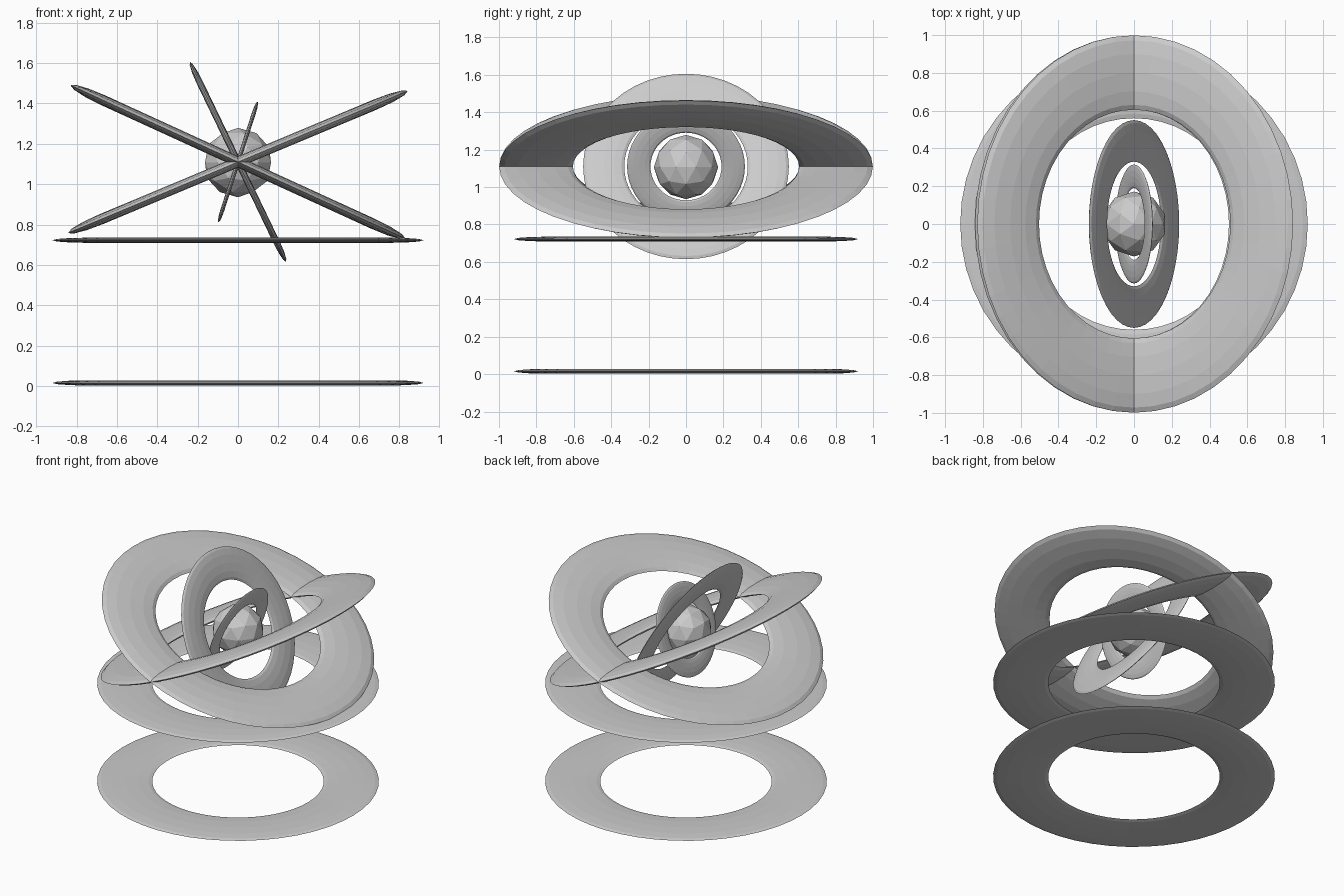
import bpy
from math import radians

if "Cube" in bpy.data.objects:
    bpy.data.objects.remove(bpy.data.objects["Cube"])

CORE_Z = 1.11


def ring(name, z, outer, inner, half_thick, tilt=0.0, stretch_y=1.0):
    """Flattened torus, tilted about the y axis."""
    minor = (outer - inner) / 2
    bpy.ops.mesh.primitive_torus_add(
        major_radius=(outer + inner) / 2, minor_radius=minor,
        major_segments=48, minor_segments=12,
        location=(0, 0, z), rotation=(0, radians(tilt), 0))
    ob = bpy.context.object
    ob.name = name
    ob.scale = (1, stretch_y, half_thick / minor)
    return ob


# Two level rings: one on the floor, one below the core
ring("base_ring", 0.015, 0.92, 0.56, 0.013)
ring("upper_level_ring", 0.722, 0.92, 0.56, 0.013)

# Two large crossing rings, slightly stretched front to back
ring("outer_ring_a", CORE_Z, 0.913, 0.553, 0.026, 24.6, 1.094)
ring("outer_ring_b", CORE_Z, 0.913, 0.553, 0.026, -22.7, 1.094)

# Two small steep rings around the core
ring("middle_ring", CORE_Z, 0.55, 0.33, 0.016, 64.3)
ring("inner_ring", CORE_Z, 0.315, 0.19, 0.010, -72)

# Faceted core
bpy.ops.mesh.primitive_ico_sphere_add(subdivisions=2, radius=0.172,
                                      location=(0, 0, 1.107))
bpy.context.object.name = "core"
